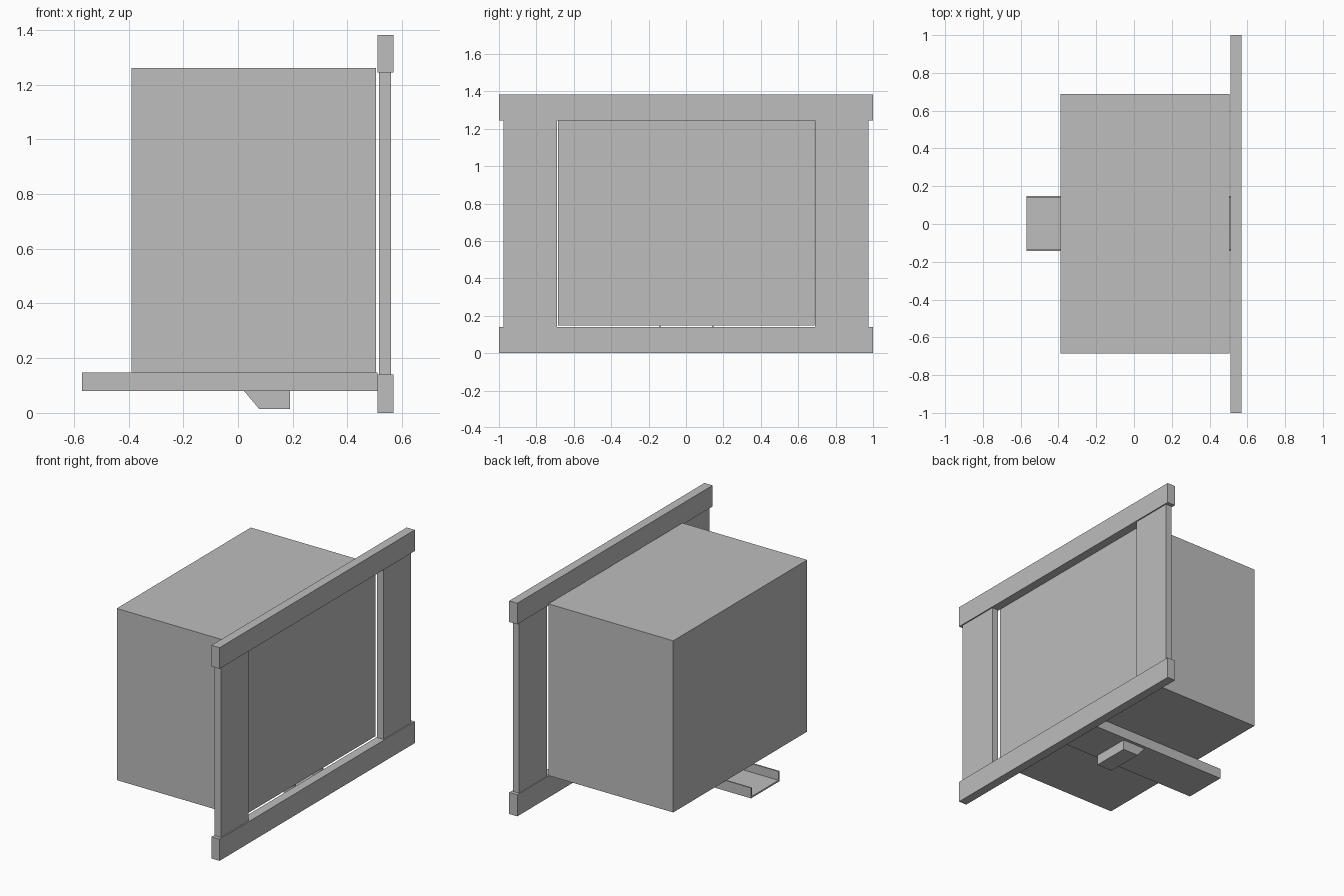
import bpy
import bmesh

cube = bpy.data.objects.get("Cube")
if cube:
    bpy.data.objects.remove(cube, do_unlink=True)

grey = bpy.data.materials.new("light_grey")
grey.use_nodes = True
colour = (0.51, 0.51, 0.51, 1)
grey.diffuse_color = colour
grey.node_tree.nodes["Principled BSDF"].inputs["Base Color"].default_value = colour


def extrude_profile(name, points, direction):
    """Fill a planar profile and extrude it along a vector."""
    bm = bmesh.new()
    face = bm.faces.new([bm.verts.new(p) for p in points])
    solid = bmesh.ops.extrude_face_region(bm, geom=[face], use_keep_orig=True)
    moved = [v for v in solid["geom"] if isinstance(v, bmesh.types.BMVert)]
    bmesh.ops.translate(bm, verts=moved, vec=direction)
    bmesh.ops.recalc_face_normals(bm, faces=bm.faces)
    mesh = bpy.data.meshes.new(name)
    bm.to_mesh(mesh)
    bm.free()
    mesh.materials.append(grey)
    obj = bpy.data.objects.new(name, mesh)
    bpy.context.collection.objects.link(obj)
    return obj


def box(name, x, y, z):
    """Box from its ranges along each axis."""
    points = [(x[0], y[0], z[0]), (x[0], y[1], z[0]),
              (x[0], y[1], z[1]), (x[0], y[0], z[1])]
    return extrude_profile(name, points, (x[1] - x[0], 0, 0))


# Drawer body
box("drawer_box", (-0.39, 0.505), (-0.685, 0.688), (0.147, 1.26))

# Face frame: two long rails and two slightly thinner stiles
for name, z in (("bottom_rail", (0, 0.14)), ("top_rail", (1.245, 1.382))):
    box(name, (0.51, 0.568), (-1, 1), z)
for name, side in (("front_stile", -1), ("back_stile", 1)):
    box(name, (0.515, 0.56), sorted((side * 0.69, side * 0.975)), (0.14, 1.245))

# U-shaped runner under the body, open at the top
left, right, low, high, wall = -0.143, 0.148, 0.08, 0.147, 0.01
section = [(left, high), (left, low), (right, low), (right, high),
           (right - wall, high), (right - wall, low + wall),
           (left + wall, low + wall), (left + wall, high)]
extrude_profile("runner_channel", [(-0.57, y, z) for y, z in section], (1.08, 0, 0))

# Sloped catch below the runner
wedge = [(0.022, low), (0.078, 0.014), (0.19, 0.014), (0.19, low)]
extrude_profile("catch", [(x, -0.123, z) for x, z in wedge], (0, 0.25, 0))
